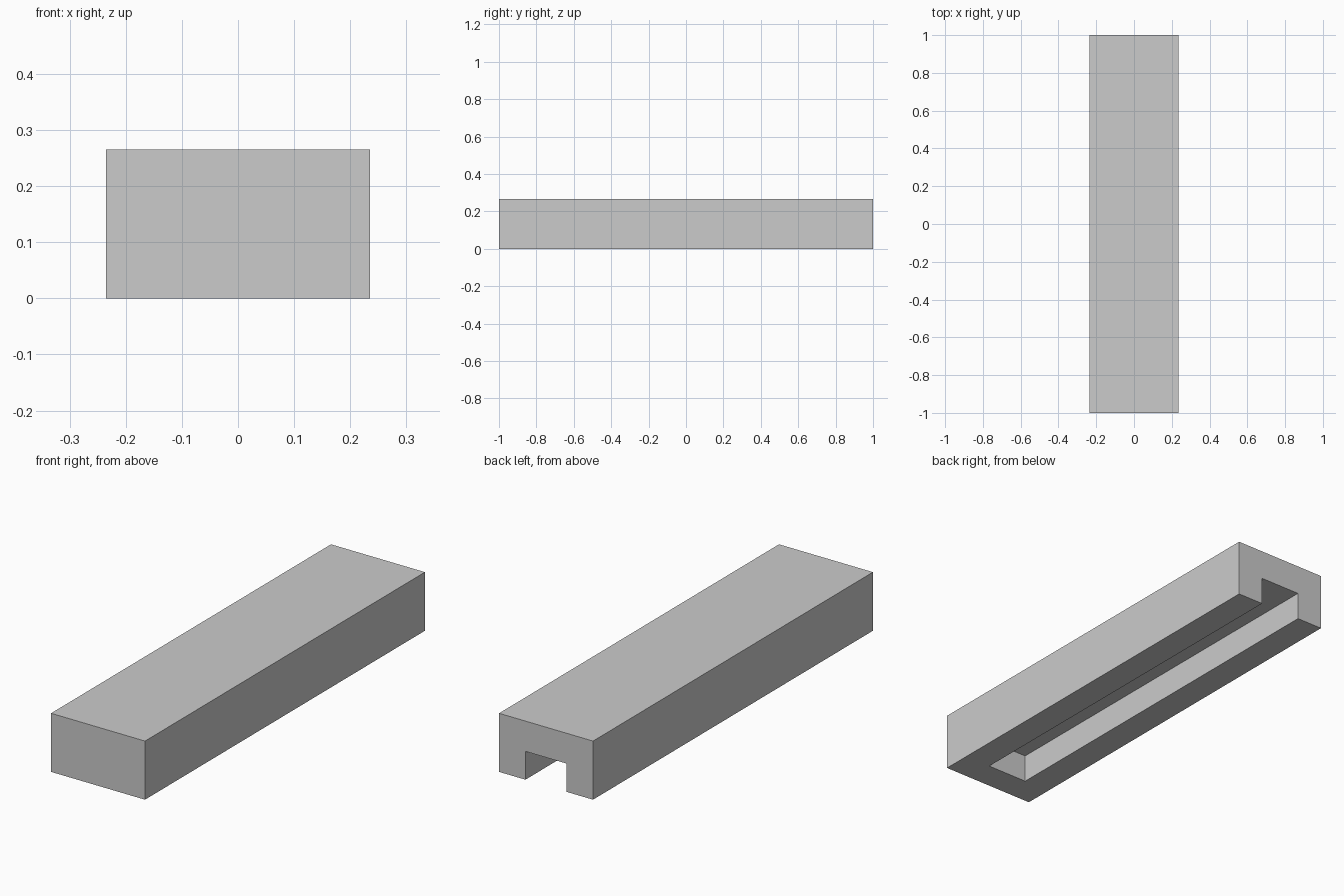
import bpy

if "Cube" in bpy.data.objects:
    bpy.data.objects.remove(bpy.data.objects["Cube"])


def box(name, lo, hi):
    """Axis-aligned box between two corners."""
    centre = [(a + b) / 2 for a, b in zip(lo, hi)]
    bpy.ops.mesh.primitive_cube_add(size=1, location=centre)
    obj = bpy.context.object
    obj.name = name
    obj.scale = [b - a for a, b in zip(lo, hi)]
    bpy.ops.object.transform_apply(location=True, rotation=True, scale=True)
    return obj


WIDTH, LENGTH, HEIGHT = 0.47, 2.0, 0.265
WALL = 0.132          # side walls and closed front end
DEPTH = 0.128         # channel depth from the underside

# Solid bar
bar = box("channel_bar", (-WIDTH / 2, -LENGTH / 2, 0), (WIDTH / 2, LENGTH / 2, HEIGHT))

# Channel in the underside, open at the back and closed at the front
half = WIDTH / 2 - WALL
cutter = box("channel_cutter", (-half, -LENGTH / 2 + WALL, -0.1), (half, LENGTH / 2 + 0.1, DEPTH))

cut = bar.modifiers.new("channel", 'BOOLEAN')
cut.operation = 'DIFFERENCE'
cut.solver = 'EXACT'
cut.object = cutter
bpy.context.view_layer.objects.active = bar
bpy.ops.object.modifier_apply(modifier=cut.name)
bpy.data.objects.remove(cutter, do_unlink=True)
